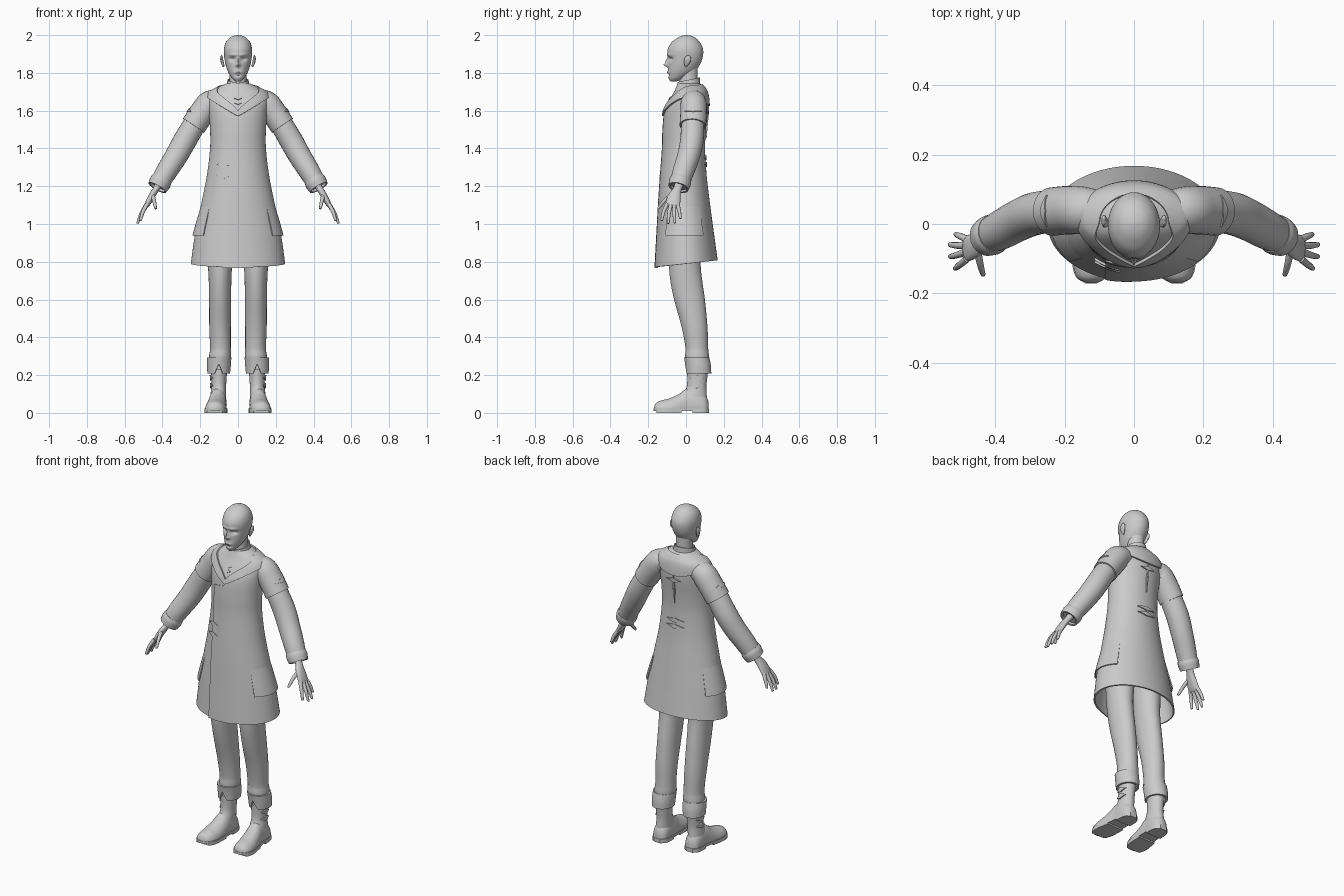
import bpy, bmesh, math
from mathutils import Vector

cube = bpy.data.objects.get("Cube")
if cube:
    bpy.data.objects.remove(cube, do_unlink=True)

grey = bpy.data.materials.new("plain_grey")
grey.use_nodes = True
grey.diffuse_color = (0.6, 0.6, 0.6, 1)
grey.node_tree.nodes["Principled BSDF"].inputs["Base Color"].default_value = (0.6, 0.6, 0.6, 1)


def sheet(name, fn, nu, nv, loop=False, caps=False, mirror=False, thick=0, offset=-1):
    """Surface from fn(u, v) on the unit square, optionally closed round u."""
    bm = bmesh.new()
    cols = nu if loop else nu + 1
    rows = [[bm.verts.new(fn(i / nu, j / nv)) for i in range(cols)] for j in range(nv + 1)]
    for a, b in zip(rows, rows[1:]):
        for i in range(nu):
            k = (i + 1) % cols
            bm.faces.new((a[i], a[k], b[k], b[i]))
    if caps:
        bm.faces.new(rows[0][::-1])
        bm.faces.new(rows[-1])
        bmesh.ops.recalc_face_normals(bm, faces=bm.faces)
    mesh = bpy.data.meshes.new(name)
    bm.to_mesh(mesh)
    bm.free()
    mesh.materials.append(grey)
    ob = bpy.data.objects.new(name, mesh)
    bpy.context.collection.objects.link(ob)
    if thick:
        mod = ob.modifiers.new("thickness", 'SOLIDIFY')
        mod.thickness, mod.offset = thick, offset
    if mirror:
        ob.modifiers.new("mirror", 'MIRROR').use_mirror_merge = False
    bpy.ops.object.select_all(action='DESELECT')
    ob.select_set(True)
    bpy.context.view_layer.objects.active = ob
    bpy.ops.object.convert(target='MESH')
    bpy.ops.object.shade_smooth_by_angle(angle=math.radians(40))
    return ob


def curve(rows, z):
    """Smooth interpolation of table rows keyed by their first value."""
    z = min(max(z, rows[0][0]), rows[-1][0])
    k = next(i for i in range(len(rows) - 1) if z <= rows[i + 1][0])
    a, b = rows[k], rows[k + 1]
    p, n = rows[max(k - 1, 0)], rows[min(k + 2, len(rows) - 1)]
    h = b[0] - a[0]
    t = (z - a[0]) / h
    out = []
    for c in range(1, len(a)):
        m0 = (b[c] - p[c]) / (b[0] - p[0]) * h
        m1 = (n[c] - a[c]) / (n[0] - a[0]) * h
        d = b[c] - a[c]
        out.append(a[c] + t * m0 + t * t * (3 * d - 2 * m0 - m1) + t ** 3 * (m0 + m1 - 2 * d))
    return out


def skin(rows, ang, z, off=0.0):
    """Point on an upright body: rows hold height, centre x, half width, front y, back y."""
    cx, rx, yf, yb = curve(rows, z)
    return Vector((cx + (rx + off) * math.cos(ang),
                   (yf + yb) / 2 + ((yb - yf) / 2 + off) * math.sin(ang), z))


def loft(name, rows, nv, warp=None, nu=40, **kw):
    lo, hi = rows[0][0], rows[-1][0]
    def fn(u, v):
        p = skin(rows, u * math.tau, lo + (hi - lo) * v)
        return warp(p) if warp else p
    return sheet(name, fn, nu, nv, loop=True, **kw)


def tube(name, path, nv=20, nu=24, **kw):
    """Path rows: x, y, z, radius along y, radius across."""
    rows = [(i, *p) for i, p in enumerate(path)]
    def fn(u, v):
        t = v * (len(rows) - 1)
        q = curve(rows, t)
        d = Vector(curve(rows, t + .05)[:3]) - Vector(curve(rows, t - .05)[:3])
        d.normalize()
        a = (Vector((0, 1, 0)) - d * d.y).normalized()
        b = d.cross(a)
        return Vector(q[:3]) + a * q[3] * math.cos(u * math.tau) + b * q[4] * math.sin(u * math.tau)
    return sheet(name, fn, nu, nv, loop=True, mirror=True, **kw)


def diamond(name, place, w, h, **kw):
    """Pointed knot ornament; place(s, t) puts it on a surface."""
    def fn(u, v):
        s = 2 * u - 1
        return place(w * s, h * (2 * v - 1) * (1.04 - abs(s)))
    sheet(name, fn, 8, 2, thick=.007, offset=0, **kw)


# Head with brow, eye sockets, nose and mouth
def face(p):
    if p.y < 0:
        bump = lambda x, z, wx, wz: math.exp(-((abs(p.x) - x) / wx) ** 2 - ((p.z - z) / wz) ** 2)
        p.y += .014 * bump(.03, 1.873, .015, .011) - .006 * bump(.025, 1.895, .025, .008)
        p.y -= .022 * bump(0, 1.842, .010, .010) + .013 * bump(0, 1.862, .007, .015)
        p.y -= .006 * bump(0, 1.803, .018, .005) - .006 * bump(0, 1.788, .02, .005)
    return p

head = [(1.755, 0, .014, -.082, -.05), (1.77, 0, .031, -.092, -.01), (1.80, 0, .050, -.096, .04),
        (1.83, 0, .062, -.095, .065), (1.87, 0, .071, -.095, .085), (1.92, 0, .075, -.098, .091),
        (1.96, 0, .065, -.078, .075), (1.985, 0, .044, -.046, .051), (1.996, 0, .024, -.021, .028),
        (2.0, 0, .003, 0, .006)]
loft("head", head, 70, face, nu=72, caps=True)
loft("neck", [(1.69, 0, .05, -.042, .066), (1.75, 0, .045, -.035, .062), (1.83, 0, .044, -.03, .062)], 8)
tube("ears", [(.076, .002, 1.832, .004, .004), (.080, .002, 1.845, .012, .007),
              (.086, .008, 1.868, .018, .008), (.087, .012, 1.885, .013, .006), (.086, .013, 1.893, .003, .003)],
     16, 16, caps=True)

# Flared coat, hem a little lower at the front
coat = [(.79, 0, .25, -.166, .168), (.95, 0, .227, -.156, .148), (1.1, 0, .196, -.148, .128),
        (1.25, 0, .166, -.138, .110), (1.4, 0, .148, -.127, .101), (1.5, 0, .148, -.124, .106),
        (1.6, 0, .156, -.113, .116), (1.66, 0, .162, -.086, .114), (1.7, 0, .145, -.063, .106),
        (1.725, 0, .103, -.052, .092), (1.745, 0, .062, -.044, .074)]

def hem(p):
    fade = max(0, 1 - (p.z - .79) / .15)
    p.z += .018 * fade * p.y / .166
    return p

loft("coat", coat, 60, hem, nu=64, thick=.008)

def on_coat(x, z, side, off):
    """Point on the coat at x and z; side is -1 for front, 1 for back."""
    rx = curve(coat, z)[1]
    ang = math.acos(max(-1, min(1, x / rx)))
    return hem(skin(coat, side * ang, z, off))

# Overlapping front panel, edge standing proud and sinking into the coat
sheet("front_panel", lambda u, v: on_coat(-.08 + .16 * u, .785 + v * (.79 - .03 * (1 - u)), -1, .005 - .009 * u),
      12, 40, thick=.004)

# Shawl collar, dipping to a V in front and rounded behind
def shawl(u, v):
    ang = u * math.tau
    s, c = math.sin(ang), abs(math.cos(ang))
    if s < 0:
        low, high = 1.572 + .103 * c ** 1.1, 1.600 + .132 * c ** .8
    else:
        low, high = 1.675 - .05 * s * s, 1.732 + .008 * s
    return skin(coat, ang, low + (high - low) * v, .010)

sheet("shawl_collar", shawl, 72, 12, loop=True, thick=.010)

# Standing collar, notched at the throat
def stand(u, v):
    ang = u * math.tau - math.pi / 2
    y = -math.cos(ang + math.pi / 2)
    notch = .03 * max(0, 1 - abs(math.sin(u * math.tau)) * 5) if y < 0 else 0
    return Vector(((.066 - .010 * v) * math.cos(ang), .013 + (.064 - .004 * v) * math.sin(ang),
                   1.695 + v * (.068 + .012 * y - notch)))

sheet("standing_collar", stand, 64, 6, loop=True, thick=.006)

# Side pockets
sheet("pockets", lambda u, v: skin(coat, math.radians(-40 + 76 * u), .94 + .165 * v, .013 * (1 - v) - .001),
      12, 8, mirror=True, thick=.006)

# Knot fastenings on chest, throat and back
for i, (x, z, side, w, h) in enumerate([(-.075, 1.315, -1, .036, .014), (-.075, 1.255, -1, .036, .014),
                                        (0, 1.665, -1, .018, .008), (0, 1.64, -1, .018, .008),
                                        (0, 1.35, 1, .055, .012), (0, 1.315, 1, .055, .012),
                                        (0, 1.595, 1, .045, .012), (0, 1.54, 1, .006, .085)]):
    diamond("knot_%d" % (i + 1), lambda s, t: on_coat(x + s, z + t, side, .003), w, h)

# Short over-sleeves and long sleeves
tube("short_sleeves", [(.09, .04, 1.652, .055, .05), (.145, .04, 1.640, .068, .068),
                       (.190, .04, 1.588, .070, .068), (.236, .036, 1.520, .070, .067)], thick=.008)
diamond("sleeve_knots", lambda s, t: Vector((.262, .038 + s, 1.604)) + Vector((.6, 0, -.8)) * t
        - Vector((.8, 0, .6)) * (s * s / .14), .045, .012, mirror=True)
tube("long_sleeves", [(.19, .04, 1.59, .055, .055), (.235, .036, 1.52, .061, .060),
                      (.285, .03, 1.435, .062, .062), (.33, .012, 1.355, .060, .060),
                      (.38, -.015, 1.275, .057, .056), (.42, -.036, 1.205, .051, .050)], 30, caps=True)
tube("sleeve_cuffs", [(.402, -.027, 1.238, .056, .054), (.412, -.032, 1.220, .059, .058),
                      (.428, -.040, 1.192, .054, .053)], 8, thick=.010)

# Hands
tube("palms", [(.415, -.034, 1.215, .024, .02), (.437, -.047, 1.18, .023, .017),
               (.458, -.062, 1.145, .034, .017), (.480, -.070, 1.105, .038, .014),
               (.488, -.072, 1.090, .030, .009)], caps=True)
fingers = {"index": ((.482, -.100, 1.105), (.503, -.118, 1.065), (.516, -.128, 1.022)),
           "middle": ((.486, -.081, 1.100), (.512, -.090, 1.055), (.530, -.094, 1.008)),
           "ring": ((.486, -.062, 1.100), (.512, -.062, 1.055), (.530, -.060, 1.010)),
           "little": ((.480, -.045, 1.105), (.500, -.036, 1.070), (.514, -.030, 1.032)),
           "thumb": ((.452, -.075, 1.155), (.444, -.115, 1.122), (.436, -.145, 1.085))}
for name, (a, b, c) in fingers.items():
    tip = Vector(c) + (Vector(c) - Vector(b)) * .12
    tube(name + "_fingers", [(*a, .011, .011), (*b, .0095, .010), (*c, .007, .007), (*tip, .002, .002)],
         12, 12, caps=True)

# Trousers with turned-up cuffs, slit in front
trousers = [(.25, .096, .052, .008, .118), (.30, .095, .058, -.005, .122), (.335, .093, .055, -.002, .118),
            (.45, .095, .057, -.022, .114), (.6, .095, .058, -.063, .100), (.7, .095, .060, -.083, .086),
            (.78, .095, .064, -.090, .078), (.98, .09, .078, -.10, .085)]
loft("trousers", trousers, 50, mirror=True, caps=True)

turnup = [(.208, .102, .060, .000, .134), (.25, .101, .063, -.004, .132), (.292, .099, .064, -.010, .124)]

def cuff(u, v):
    ang = u * math.tau - math.pi / 2
    slit = max(0, 1 - abs(u - .5 + (.5 if u < .5 else -.5)) * 16)
    return skin(turnup, ang, .208 + .05 * slit * (1 - v) + .084 * v)

sheet("trouser_cuffs", cuff, 64, 8, loop=True, mirror=True, thick=.012)

# Boots: shaft, foot, and a sole with a heel
shaft = [(.04, .107, .044, -.03, .112), (.09, .105, .042, -.02, .110), (.14, .102, .039, .004, .108),
         (.23, .101, .044, .006, .118)]
loft("boot_shafts", shaft, 20, mirror=True, caps=True)

def lengthwise(p):
    return Vector((p.x, p.z, max(p.y, .012)))

foot = [(-.17, .124, .012, .012, .03), (-.16, .123, .036, -.01, .052), (-.13, .121, .052, -.03, .066),
        (-.09, .118, .056, -.04, .076), (-.04, .113, .052, -.04, .098), (.01, .108, .047, -.04, .13),
        (.07, .106, .046, -.04, .12), (.105, .106, .038, -.04, .09), (.12, .106, .018, -.02, .06)]
loft("boot_feet", foot, 40, lengthwise, mirror=True, caps=True)

def sole(u, v):
    y = -.172 + .294 * u
    cx, rx = curve(foot, y)[:2]
    return Vector((cx + (rx + .003) * (2 * v - 1), y, .016))

sheet("boot_soles", sole, 40, 6, mirror=True, thick=.014, offset=0)
sheet("boot_heels", lambda u, v: sole(.7 + .3 * u, v) - Vector((0, 0, .008)), 12, 6,
      mirror=True, thick=.016, offset=0)
sheet("boot_treads", lambda u, v: sole(.05 + .45 * u, v) - Vector((0, 0, .010)), 20, 6,
      mirror=True, thick=.011, offset=0)

# Boot knots on the outer side
for i, z in enumerate((.145, .185)):
    diamond("boot_knot_%d" % (i + 1), lambda s, t: skin(shaft, s / .05, z + t, .003), .034, .014, mirror=True)
